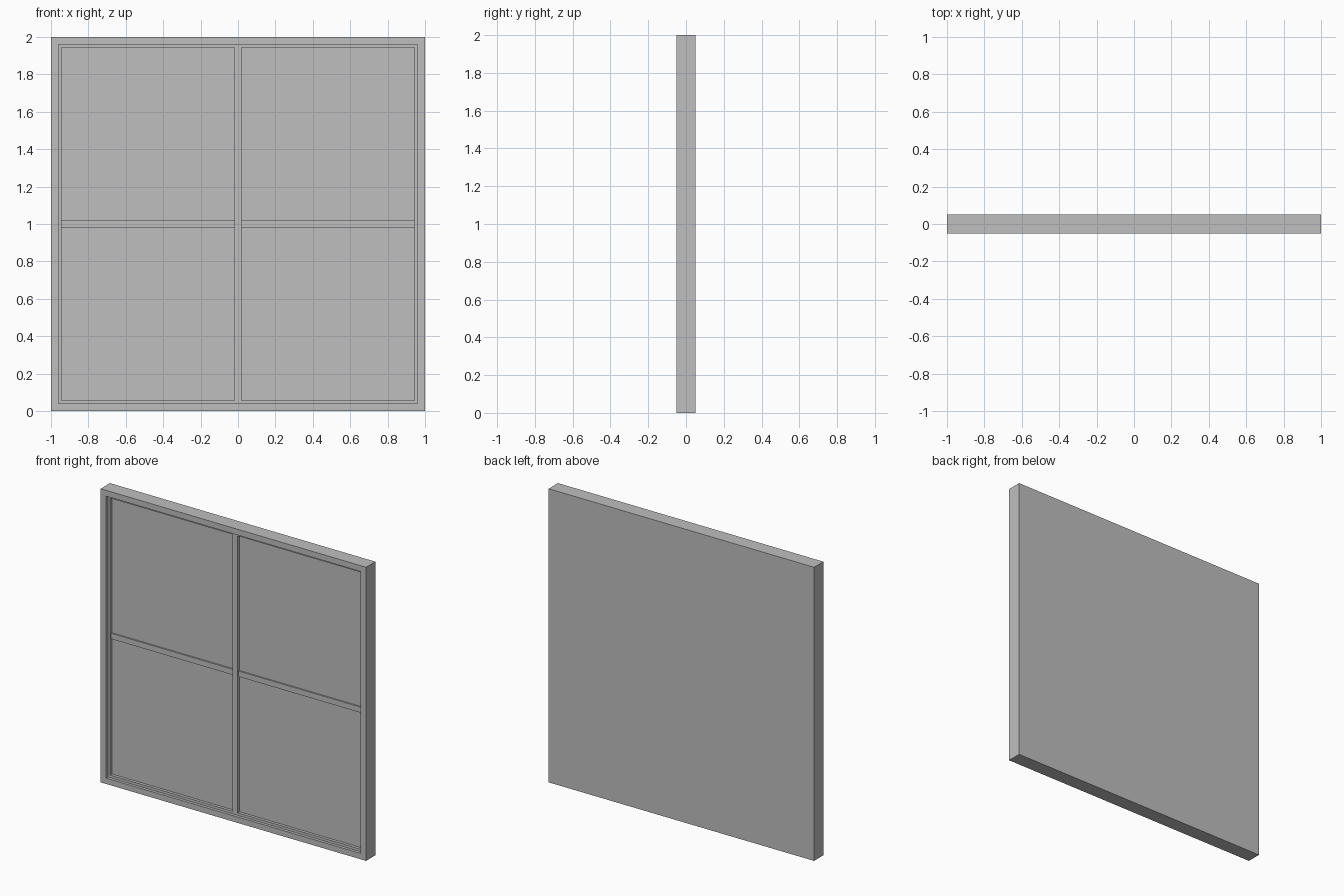
import bpy

cube = bpy.data.objects.get("Cube")
if cube:
    bpy.data.objects.remove(cube, do_unlink=True)

grey = bpy.data.materials.new("plain grey")
grey.use_nodes = True
colour = (0.52, 0.52, 0.52, 1)
grey.diffuse_color = colour
grey.node_tree.nodes["Principled BSDF"].inputs["Base Color"].default_value = colour

BACK = 0.05        # rear plane of the panel
PANE = -0.01       # front of the pane
SASH = -0.03       # front of the sash and mullion
TRANSOM = -0.02    # front of the crossbars
FRONT = -0.05      # front of the outer frame
MID = 1.0          # height of the centre


def add_mesh(name, verts, faces):
    mesh = bpy.data.meshes.new(name)
    mesh.from_pydata(verts, [], faces)
    mesh.materials.append(grey)
    obj = bpy.data.objects.new(name, mesh)
    bpy.context.collection.objects.link(obj)
    return obj


def box(name, x0, x1, y0, y1, z0, z1):
    verts = [(x, y, z) for x in (x0, x1) for y in (y0, y1) for z in (z0, z1)]
    faces = [(0, 1, 3, 2), (4, 6, 7, 5), (0, 4, 5, 1),
             (2, 3, 7, 6), (0, 2, 6, 4), (1, 5, 7, 3)]
    return add_mesh(name, verts, faces)


def square_ring(name, outer, inner, front, back):
    # Four loops of corners: front outer, front inner, back inner, back outer
    corners = [(-1, -1), (1, -1), (1, 1), (-1, 1)]
    loops = [(outer, front), (inner, front), (inner, back), (outer, back)]
    verts = [(sx * r, y, MID + sz * r) for r, y in loops for sx, sz in corners]
    faces = []
    for a in range(4):
        b = (a + 1) % 4
        for i in range(4):
            j = (i + 1) % 4
            faces.append((a * 4 + i, a * 4 + j, b * 4 + j, b * 4 + i))
    return add_mesh(name, verts, faces)


OUTER, OPENING, GLASS, BAR = 1.0, 0.96, 0.943, 0.019

# Solid back with the pane surface, then the stepped frame around it
box("pane", -OPENING, OPENING, PANE, BACK, MID - OPENING, MID + OPENING)
square_ring("outer_frame", OUTER, OPENING, FRONT, BACK)
square_ring("sash", OPENING, GLASS, SASH, PANE)

# Glazing bars: one upright and a crossbar on each side of it
box("mullion", -BAR, BAR, SASH, PANE, MID - GLASS, MID + GLASS)
for name, x0, x1 in (("right_crossbar", -GLASS, -BAR), ("left_crossbar", BAR, GLASS)):
    box(name, x0, x1, TRANSOM, PANE, MID - BAR, MID + BAR)
